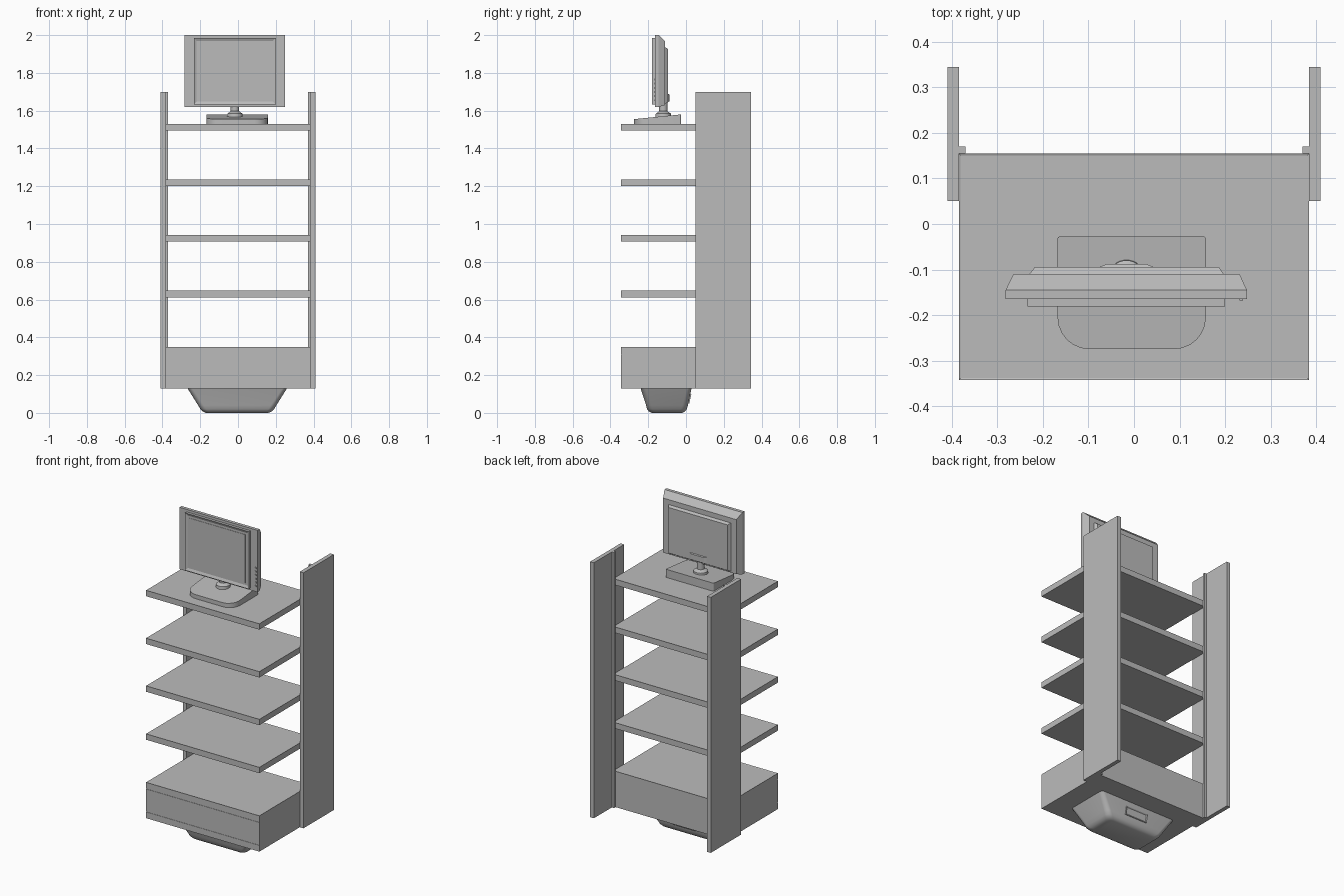
import bpy, bmesh, math
from mathutils import Matrix

if "Cube" in bpy.data.objects:
    bpy.data.objects.remove(bpy.data.objects["Cube"])

grey = bpy.data.materials.new("plain grey")
grey.use_nodes = True
grey.diffuse_color = (0.5, 0.5, 0.5, 1)
grey.node_tree.nodes["Principled BSDF"].inputs["Base Color"].default_value = (0.5, 0.5, 0.5, 1)


def finish(name, bm, smooth=None):
    bmesh.ops.recalc_face_normals(bm, faces=bm.faces[:])
    mesh = bpy.data.meshes.new(name)
    bm.to_mesh(mesh)
    bm.free()
    ob = bpy.data.objects.new(name, mesh)
    bpy.context.collection.objects.link(ob)
    mesh.materials.append(grey)
    if smooth:
        bpy.ops.object.select_all(action='DESELECT')
        bpy.context.view_layer.objects.active = ob
        ob.select_set(True)
        bpy.ops.object.shade_smooth_by_angle(angle=math.radians(smooth))
    return ob


def box(name, x, y, z, recess=None, rim=0.006, depth=0.002):
    """Box from ranges; recess=(axis, sign) sinks a panel into that side."""
    bm = bmesh.new()
    bmesh.ops.create_cube(bm, size=1)
    for v in bm.verts:
        v.co = [r[0] if c < 0 else r[1] for c, r in zip(v.co, (x, y, z))]
    bm.normal_update()
    if recess:
        axis, sign = recess
        face = [f for f in bm.faces if f.normal[axis] * sign > 0.9]
        bmesh.ops.inset_region(bm, faces=face, thickness=rim, depth=0)
        for v in face[0].verts:
            v.co[axis] -= sign * depth
    return finish(name, bm)


def outline(x, y, radii, steps=6):
    """Rounded rectangle; radii for the front pair and back pair of corners."""
    front, back = radii
    pts = []
    for cx, cy, r, a in ((x[1], y[1], back, 0), (x[0], y[1], back, 90),
                         (x[0], y[0], front, 180), (x[1], y[0], front, 270)):
        sx = 1 if cx == x[1] else -1
        sy = 1 if cy == y[1] else -1
        for i in range(steps + 1 if r else 1):
            t = math.radians(a + 90 * i / steps)
            pts.append((cx - sx * r + r * math.cos(t) if r else cx,
                        cy - sy * r + r * math.sin(t) if r else cy))
    return pts


def loft(name, rings, smooth=None):
    bm = bmesh.new()
    loops = [[bm.verts.new(p) for p in ring] for ring in rings]
    n = len(loops[0])
    for a, b in zip(loops, loops[1:]):
        for i in range(n):
            bm.faces.new((a[i], a[(i + 1) % n], b[(i + 1) % n], b[i]))
    bm.faces.new(loops[0])
    bm.faces.new(loops[-1])
    return finish(name, bm, smooth)


def rod(name, x, y, z, r1, r2):
    bm = bmesh.new()
    bmesh.ops.create_cone(bm, cap_ends=True, segments=32, radius1=r1, radius2=r2,
                          depth=z[1] - z[0],
                          matrix=Matrix.Translation((x, y, sum(z) / 2)))
    return finish(name, bm, 40)


# Side uprights with a narrow stop strip behind the shelves
for side, s in (("left", 1), ("right", -1)):
    box(side + "_upright", sorted((s * 0.385, s * 0.41)), (0.05, 0.345), (0.13, 1.70))
    box(side + "_stop_strip", sorted((s * 0.37, s * 0.385)), (0.155, 0.17), (0.13, 1.70))

# Shelves with a fine rim line
width, deep = (-0.385, 0.385), (-0.343, 0.155)
for i, top in enumerate((0.648, 0.943, 1.236, 1.53)):
    box(f"shelf_{i + 1}", width, deep, (top - 0.036, top), (2, 1))

# Base cabinet, with a front divided in three bands
box("base_cabinet", width, (-0.341, 0.155), (0.13, 0.35), (2, 1))
for i, (low, high) in enumerate(((0.13, 0.168), (0.17, 0.309), (0.311, 0.35))):
    box(f"base_front_band_{i + 1}", width, (-0.343, -0.341), (low, high))

# Tapered foot with softened lower edges
sections = [(0.13, 0.262, -0.24, 0.03, 0.02), (0.12, 0.257, -0.237, 0.027, 0.025),
            (0.04, 0.207, -0.211, 0.01, 0.03), (0.02, 0.195, -0.206, 0.004, 0.03),
            (0.007, 0.182, -0.196, -0.006, 0.03), (0.0, 0.165, -0.18, -0.02, 0.03)]
loft("foot", [[(px - 0.004, py, z) for px, py in outline((-w, w), (y0, y1), (r, r))]
              for z, w, y0, y1, r in sections], 50)
# Socket plate on the back of the foot
plate = box("foot_socket_plate", (-0.075, 0.075), (-0.005, 0.004), (-0.025, 0.025),
            (1, 1), 0.008, 0.004)
plate.location = (0, 0.019, 0.075)
plate.rotation_euler.x = math.radians(-12)

# Monitor stand: wedge base with rounded front corners, collar and neck
cx = -0.0165
shape = outline((-0.168, 0.158), (-0.275, -0.027), (0.07, 0.006))
loft("monitor_base", [[(x, y, 1.53) for x, y in shape],
                      [(x, y, 1.555 + 0.1 * (y + 0.275)) for x, y in shape]], 40)
rod("stand_collar", cx, -0.12, (1.565, 1.584), 0.042, 0.04)
rod("stand_collar_top", cx, -0.12, (1.584, 1.597), 0.04, 0.022)
rod("stand_neck", cx, -0.12, (1.59, 1.66), 0.022, 0.022)


# Monitor housing, tapering toward the back
def slab(y, x0, x1, z0, z1):
    return [(x0, y, z0), (x1, y, z0), (x1, y, z1), (x0, y, z1)]


loft("monitor_housing", [slab(-0.165, -0.282, 0.248, 1.62, 2.0),
                         slab(-0.145, -0.282, 0.248, 1.62, 2.0),
                         slab(-0.11, -0.265, 0.232, 1.63, 1.965)])
loft("monitor_back_panel", [slab(-0.11, -0.23, 0.197, 1.638, 1.935),
                            slab(-0.1, -0.222, 0.19, 1.642, 1.93),
                            slab(-0.094, -0.218, 0.186, 1.646, 1.926)])
box("screen_bezel", (-0.234, 0.2), (-0.181, -0.165), (1.632, 1.985), (1, -1), 0.022, 0.007)
box("screen", (-0.206, 0.172), (-0.176, -0.173), (1.66, 1.957))

# Hinge bracket at the back and a row of buttons at the side of the screen
loft("hinge_bracket", [slab(-0.096, -0.08, 0.047, 1.645, 1.69),
                       slab(-0.088, -0.06, 0.027, 1.65, 1.685)])
for i in range(6):
    z = 1.65 + i * 0.022
    box(f"button_{i + 1}", (0.232, 0.24), (-0.168, -0.165), (z, z + 0.01))
